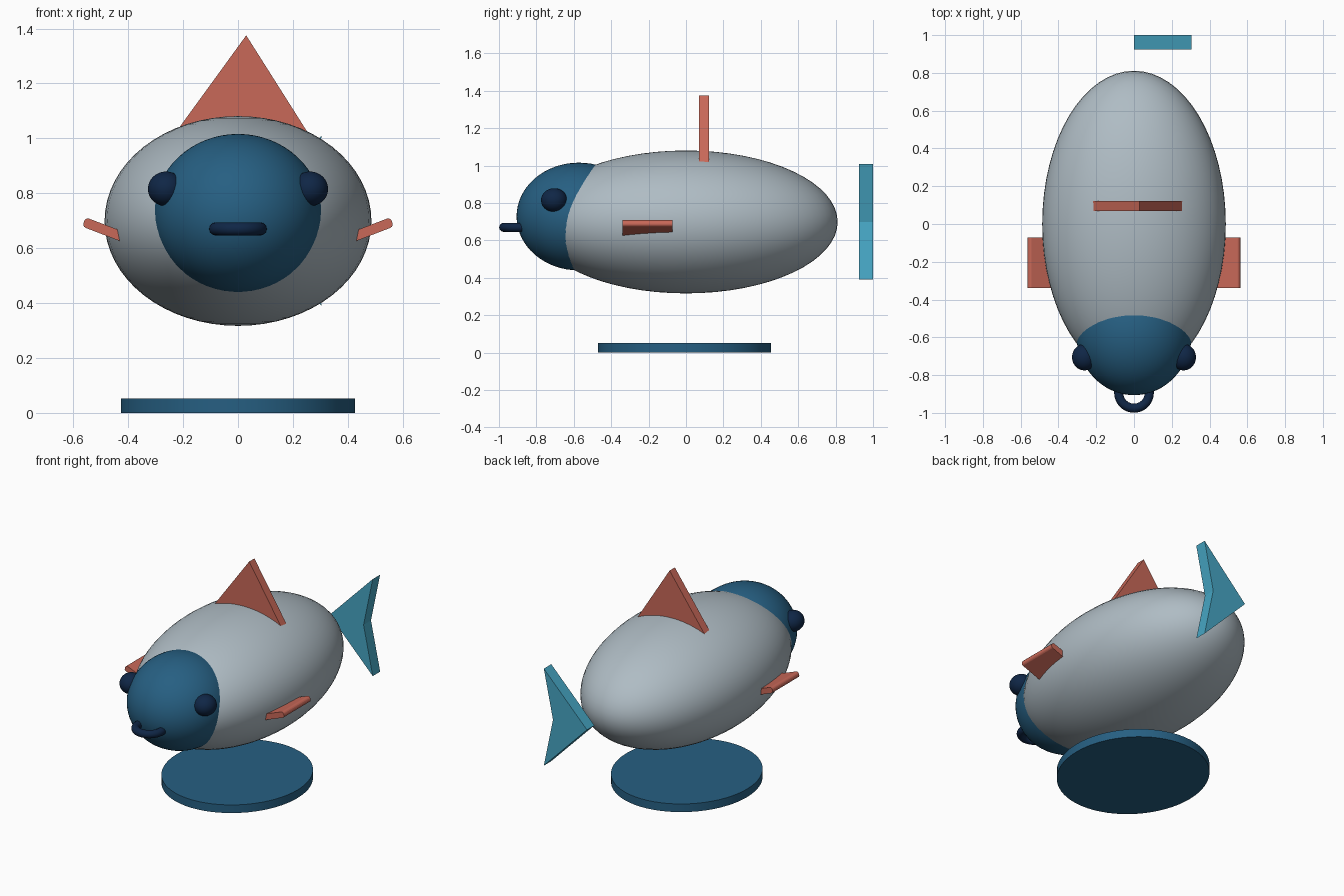
import bpy, bmesh, math
from mathutils import Matrix, Vector

if "Cube" in bpy.data.objects:
    bpy.data.objects.remove(bpy.data.objects["Cube"])


def material(name, rgb):
    """Flat colour given as sRGB 0-255, stored linear."""
    lin = [(c / 255 / 12.92) if c < 10 else ((c / 255 + 0.055) / 1.055) ** 2.4 for c in rgb]
    m = bpy.data.materials.new(name)
    m.diffuse_color = (*lin, 1)
    m.use_nodes = True
    m.node_tree.nodes["Principled BSDF"].inputs["Base Color"].default_value = m.diffuse_color
    return m


GREY = material("pale grey", (175, 188, 196))
BLUE = material("deep blue", (38, 95, 130))
NAVY = material("navy", (15, 38, 70))
CORAL = material("coral red", (200, 104, 88))
TEAL = material("teal", (70, 165, 195))


def finish(name, mat):
    ob = bpy.context.object
    ob.name = name
    ob.data.materials.append(mat)
    bpy.ops.object.transform_apply(location=False, rotation=True, scale=True)
    bpy.ops.object.shade_smooth_by_angle(angle=math.radians(30))
    return ob


def ellipsoid(name, centre, radii, mat):
    bpy.ops.mesh.primitive_uv_sphere_add(segments=64, ring_count=32, location=centre)
    bpy.context.object.scale = radii
    return finish(name, mat)


def plate(name, outline, y0, y1, mat):
    """Extrude an outline in x and z from y0 to y1."""
    bm = bmesh.new()
    face = bm.faces.new([bm.verts.new((x, y0, z)) for x, z in outline])
    out = bmesh.ops.extrude_face_region(bm, geom=[face])
    verts = [v for v in out["geom"] if isinstance(v, bmesh.types.BMVert)]
    bmesh.ops.translate(bm, verts=verts, vec=(0, y1 - y0, 0))
    bmesh.ops.recalc_face_normals(bm, faces=bm.faces)
    me = bpy.data.meshes.new(name)
    bm.to_mesh(me)
    bm.free()
    me.materials.append(mat)
    ob = bpy.data.objects.new(name, me)
    bpy.context.collection.objects.link(ob)
    return ob


# Body and head
ellipsoid("body", (0, 0, 0.699), (0.486, 0.811, 0.382), GREY)
ellipsoid("head", (0, -0.573, 0.728), (0.307, 0.333, 0.288), BLUE)

# Eyes
for side, label in ((-1, "left"), (1, "right")):
    ellipsoid(label + "_eye", (side * 0.262, -0.705, 0.816), (0.066, 0.07, 0.063), NAVY)

# Ring-shaped mouth
bpy.ops.mesh.primitive_torus_add(major_segments=48, minor_segments=16, major_radius=0.081,
                                 minor_radius=0.024, location=(0, -0.894, 0.67))
finish("mouth", NAVY)

# Top fin, with its base sunk into the body
plate("top_fin", [(-0.279, 0.95), (0.299, 0.95), (0.03, 1.375)], 0.07, 0.123, CORAL)

# Forked tail, standing clear of the body
plate("tail", [(0, 0.70), (0.24, 0.70), (0.305, 0.39)], 0.925, 1.0, TEAL)
tail = bpy.data.objects["tail"]
bpy.data.objects.remove(tail)
plate("tail", [(0, 0.70), (0.305, 0.39), (0.24, 0.70), (0.305, 1.01)], 0.925, 1.0, TEAL)

# Side fins, tilted up towards their rounded outer edge
for side, label in ((-1, "left"), (1, "right")):
    tilt = math.radians(21)
    along = Vector((math.cos(tilt), 0, math.sin(tilt)))
    centre = Vector((0.552, -0.205, 0.692)) - along * 0.1
    bpy.ops.mesh.primitive_cube_add(size=1, location=(side * centre.x, centre.y, centre.z),
                                    rotation=(0, -side * tilt, 0))
    bpy.context.object.scale = (0.22, 0.268, 0.036)
    fin = finish(label + "_side_fin", CORAL)
    bm = bmesh.new()
    bm.from_mesh(fin.data)
    # Round only the two long edges at the outer tip
    tip = [e for e in bm.edges
           if abs(e.verts[0].co.y - e.verts[1].co.y) > 0.2 and side * e.verts[0].co.x > 0]
    bmesh.ops.bevel(bm, geom=tip, offset=0.014, segments=3, profile=0.5, affect='EDGES')
    bm.to_mesh(fin.data)
    bm.free()

# Oval stand
bpy.ops.mesh.primitive_cylinder_add(vertices=64, radius=1, depth=1, location=(0, -0.008, 0.026))
bpy.context.object.scale = (0.427, 0.463, 0.052)
finish("stand", BLUE)
